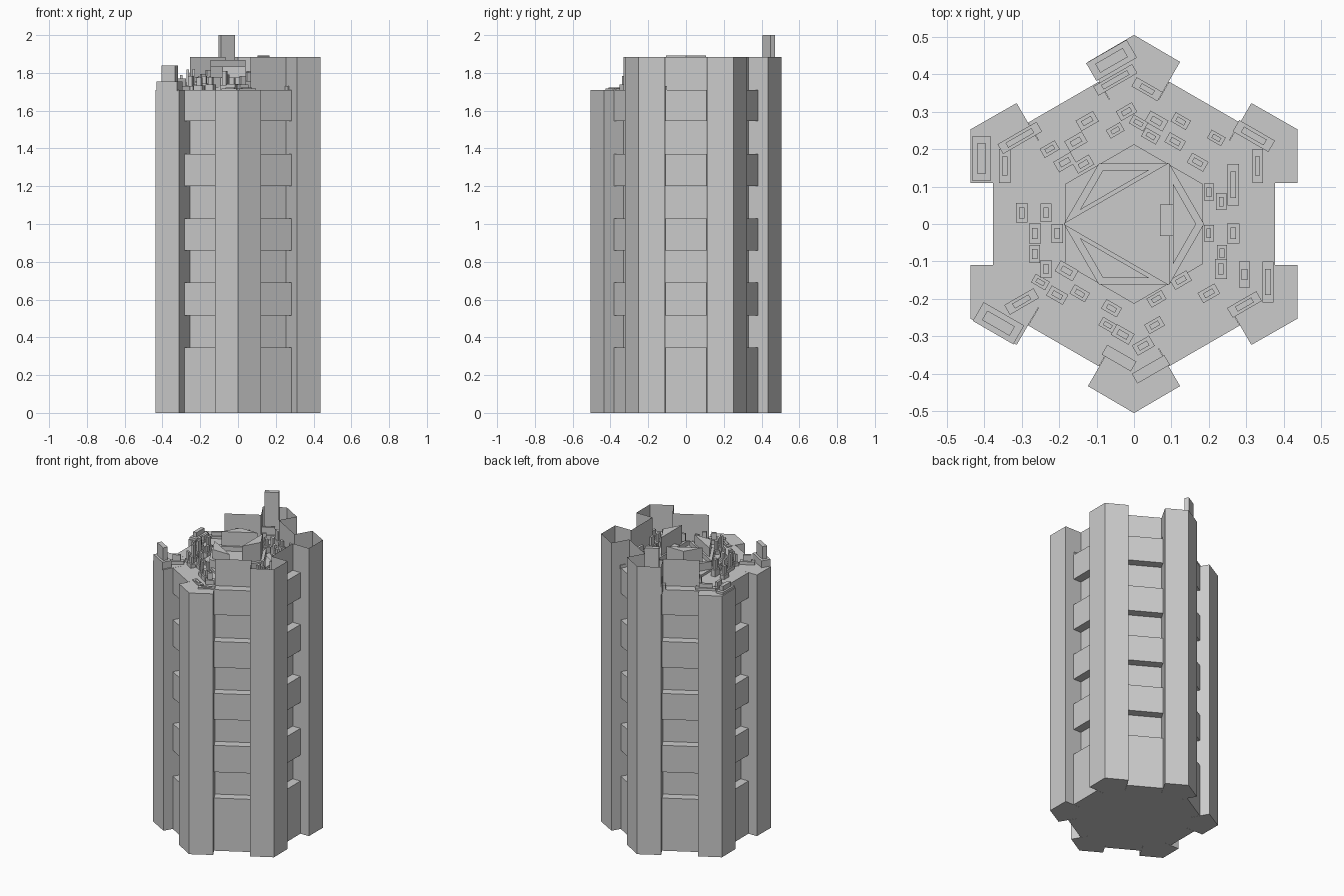
import bpy, bmesh, math, random
from mathutils import Matrix, Vector

if "Cube" in bpy.data.objects:
    bpy.data.objects.remove(bpy.data.objects["Cube"])

random.seed(4)
ROOF, HIGH = 1.715, 1.885


def rot(p, deg):
    a = math.radians(deg)
    return (p[0] * math.cos(a) - p[1] * math.sin(a),
            p[0] * math.sin(a) + p[1] * math.cos(a))


def add_prism(bm, pts, z0, z1):
    """Vertical prism on a counter-clockwise outline."""
    lo = [bm.verts.new((x, y, z0)) for x, y in pts]
    hi = [bm.verts.new((x, y, z1)) for x, y in pts]
    bm.faces.new(lo[::-1])
    bm.faces.new(hi)
    n = len(pts)
    for i in range(n):
        j = (i + 1) % n
        bm.faces.new((lo[i], lo[j], hi[j], hi[i]))


def rect(cx, cy, length, width, deg):
    l, w = length / 2, width / 2
    return [(cx + q[0], cy + q[1]) for q in
            (rot(p, deg) for p in ((-l, -w), (l, -w), (l, w), (-l, w)))]


def finish(bm, name):
    me = bpy.data.meshes.new(name)
    bm.to_mesh(me)
    bm.free()
    ob = bpy.data.objects.new(name, me)
    bpy.context.collection.objects.link(ob)
    return ob


# Tower body: six pointed corner buttresses joined by recessed walls
buttress = [(.332, -.065), (.433, -.123), (.505, 0), (.433, .123), (.332, .065)]
outline = [rot(p, -90 + 60 * k) for k in range(6) for p in buttress]
bm = bmesh.new()
add_prism(bm, outline, 0, ROOF - .005)
finish(bm, "tower_body")

# Projecting wall bands between the buttresses
bm = bmesh.new()
for k in range(6):
    for z0, z1 in ((0, .345), (.515, .69), (.86, 1.03), (1.2, 1.37), (1.545, 1.71)):
        add_prism(bm, [rot(p, 60 * k) for p in
                       ((.31, -.109), (.376, -.109), (.376, .109), (.31, .109))], z0, z1)
finish(bm, "wall_bands")

# Thin high parapet on the right and back sides
bm = bmesh.new()
run = outline[4:21]
lo = [bm.verts.new((x, y, ROOF - .005)) for x, y in run]
hi = [bm.verts.new((x, y, HIGH)) for x, y in run]
for i in range(len(run) - 1):
    bm.faces.new((lo[i], lo[i + 1], hi[i + 1], hi[i]))
finish(bm, "parapet")

# Central hexagonal roof platform with a small hatch box
bm = bmesh.new()
add_prism(bm, [rot((.213, 0), 30 + 60 * k) for k in range(6)], ROOF - .01, 1.725)
add_prism(bm, [rot((.187, 0), 60 * k) for k in range(6)], ROOF - .01, 1.745)
finish(bm, "roof_platform")
bm = bmesh.new()
add_prism(bm, rect(.088, .01, .038, .085, 0), 1.74, 1.80)
finish(bm, "roof_hatch")

# Three stepped triangular fins on the platform
tri = [(.094, -.162), (.187, 0), (.094, .162)]
inner = [(.125 + (x - .125) * .66, y * .66) for x, y in tri]
for name, deg, top in (("right", 0, 1.893), ("back", 120, 1.867), ("front", 240, 1.835)):
    bm = bmesh.new()
    add_prism(bm, [rot(p, deg) for p in tri], 1.74, 1.775)
    add_prism(bm, [rot(p, deg) for p in inner], 1.77, top)
    finish(bm, name + "_triangular_fin")

# Small stepped roof blocks, each lined up with its nearest wall
spots = [(.2, .085), (.2, -.025), (.265, -.025), (.233, .06), (.235, -.078), (.232, -.12),
         (-.3, .03), (-.235, .03), (-.265, -.025), (-.205, -.025), (-.265, -.08),
         (-.125, .275), (-.155, .22), (-.185, .165), (-.135, .16), (-.225, .2), (-.05, .25), (-.02, .3),
         (.06, .275), (.045, .235), (.125, .275), (.11, .22), (.22, .23), (.17, .165), (.012, .27),
         (.125, -.15), (.2, -.185), (.06, -.2), (.055, -.27), (.025, -.325),
         (-.06, -.225), (-.03, -.295), (-.07, -.27), (-.145, -.185), (-.18, -.125),
         (-.25, -.155), (-.205, -.19), (-.235, -.12)]
bm = bmesh.new()
for x, y in spots:
    deg = 60 * round(math.degrees(math.atan2(y, x)) / 60)
    s = random.uniform(.85, 1.1)
    add_prism(bm, rect(x, y, .03 * s, .05 * s, deg), ROOF - .01, random.uniform(1.73, 1.76))
    add_prism(bm, rect(x, y, .014 * s, .028 * s, deg), 1.72, random.uniform(1.775, 1.82))
finish(bm, "roof_blocks")

# Larger stepped blocks on the corners: x, y, length, width, angle, lower top, upper top
posts = [(-.06, .437, .125, .055, 30, 1.755, 2.0),
         (-.362, -.265, .125, .058, -30, 1.755, 1.838),
         (-.407, .175, .12, .048, 90, 1.725, 1.755),
         (-.345, .155, .09, .03, 90, 1.72, 1.75),
         (-.305, .23, .12, .03, 30, 1.725, 1.75),
         (.035, .36, .08, .028, -30, 1.74, 1.80),
         (-.05, .385, .12, .028, 30, 1.74, 1.79),
         (-.3, -.207, .09, .03, 30, 1.73, 1.77),
         (-.04, -.358, .09, .03, -30, 1.718, 1.722),
         (.045, -.388, .1, .03, 30, 1.718, 1.722),
         (.358, -.155, .11, .03, 90, 1.73, 1.77),
         (.295, -.135, .07, .03, 90, 1.73, 1.78),
         (.295, -.215, .09, .03, 30, 1.73, 1.77),
         (.32, .235, .11, .035, -30, 1.73, 1.78),
         (.33, .155, .09, .028, 90, 1.74, 1.80),
         (.265, .105, .11, .03, 90, 1.74, 1.79)]
bm = bmesh.new()
for x, y, l, w, deg, z1, z2 in posts:
    add_prism(bm, rect(x, y, l, w, deg), ROOF - .01, z1)
    add_prism(bm, rect(x, y, l - .04, w * .5, deg), ROOF - .01, z2)
finish(bm, "corner_posts")
